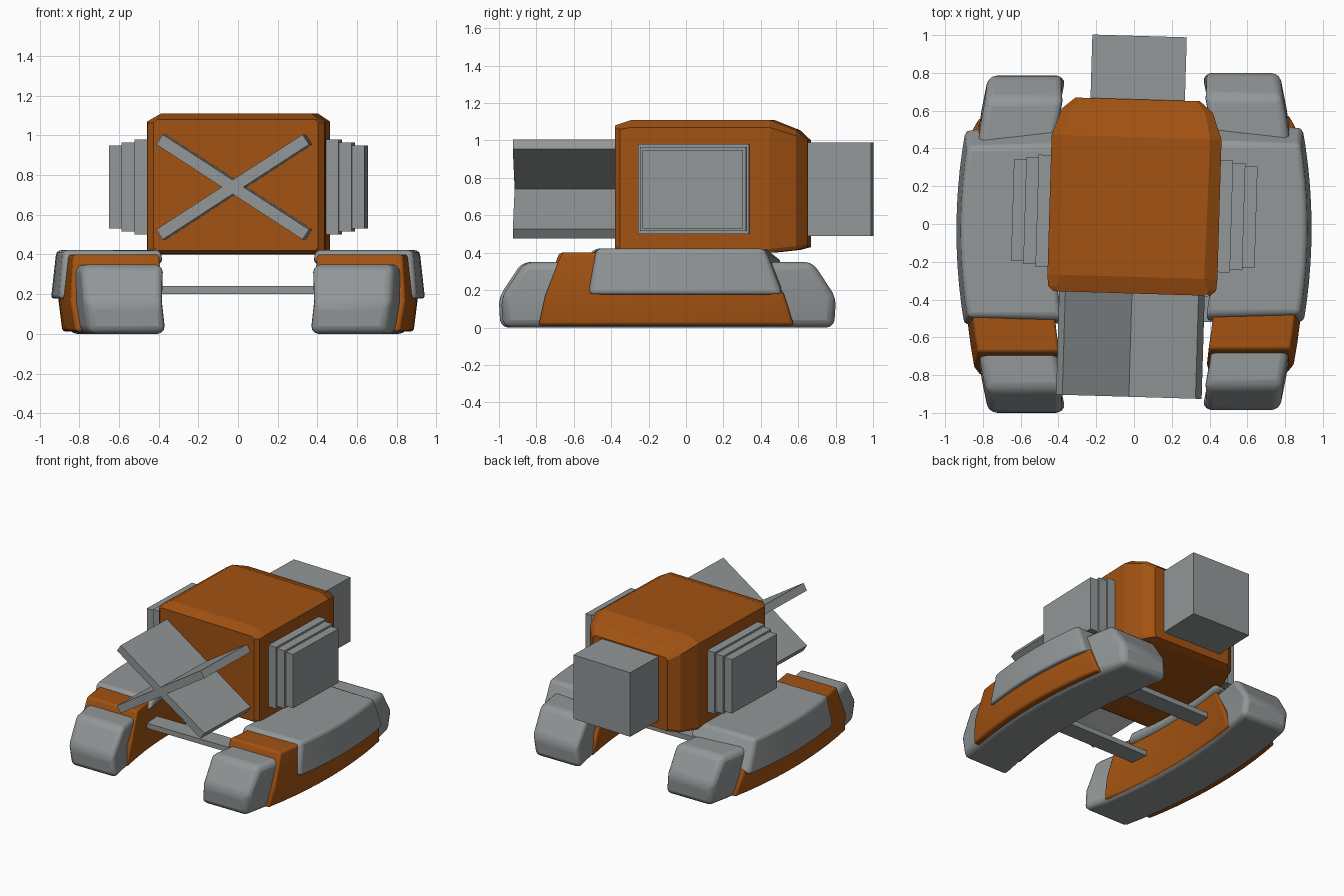
import bpy, bmesh, math
from mathutils import Matrix, Vector

if "Cube" in bpy.data.objects:
    bpy.data.objects.remove(bpy.data.objects["Cube"])


def material(name, col):
    m = bpy.data.materials.new(name)
    m.diffuse_color = (*col, 1)
    m.use_nodes = True
    m.node_tree.nodes["Principled BSDF"].inputs["Base Color"].default_value = m.diffuse_color
    return m


ORANGE = material("burnt orange", (0.36, 0.085, 0.006))
GREY = material("steel grey", (0.29, 0.31, 0.315))
TURN = Matrix.Rotation(math.radians(-1.7), 4, 'Z')   # upper part sits slightly turned


def finish(bm, name, mat, bevel=0.0):
    bmesh.ops.recalc_face_normals(bm, faces=bm.faces)
    me = bpy.data.meshes.new(name)
    bm.to_mesh(me)
    bm.free()
    me.materials.append(mat)
    ob = bpy.data.objects.new(name, me)
    bpy.context.collection.objects.link(ob)
    if bevel:
        b = ob.modifiers.new("bevel", 'BEVEL')
        b.width, b.segments = bevel, 3
        b.limit_method, b.angle_limit = 'ANGLE', math.radians(35)
        bpy.ops.object.select_all(action='DESELECT')
        bpy.context.view_layer.objects.active = ob
        ob.select_set(True)
        bpy.ops.object.shade_smooth_by_angle(angle=math.radians(35))
    return ob


def box(name, mat, size, matrix):
    bm = bmesh.new()
    bmesh.ops.create_cube(bm, size=1.0, matrix=matrix @ Matrix.Diagonal((*size, 1)))
    return finish(bm, name, mat)


def bridge(bm, rings):
    for a, b in zip(rings, rings[1:]):
        for i in range(len(a)):
            j = (i + 1) % len(a)
            bm.faces.new((a[i], a[j], b[j], b[i]))


def bowed(name, mat, side, levels, k, c, bevel, n=10):
    """Banana-shaped block; level = z_inner, z_outer, y_front, y_back, x_inner, x_outer."""
    bm = bmesh.new()
    rings = []
    for zi, zo, y0, y1, xi, xo in levels:
        ys = [y0 + (y1 - y0) * i / n for i in range(n + 1)]

        def row(x, z):
            return [bm.verts.new((side * (x - k * (y - c) ** 2), y + 0.007 * side, z)) for y in ys]
        rings.append(row(xi, zi) + row(xo, zo)[::-1])
    bridge(bm, rings)
    for r in (rings[0], rings[-1]):
        for i in range(n):
            bm.faces.new((r[i], r[i + 1], r[-2 - i], r[-1 - i]))
    return finish(bm, name, mat, bevel)


# main body: chamfered sections along y (y, half width, bottom, top, corner x, corner z)
sections = [(-0.368, 0.415, 0.42, 1.08, 0.015, 0.015),
            (-0.34, 0.445, 0.402, 1.09, 0.045, 0.03),
            (-0.28, 0.45, 0.40, 1.11, 0.07, 0.04),
            (0.46, 0.45, 0.40, 1.11, 0.06, 0.04),
            (0.60, 0.40, 0.415, 1.055, 0.04, 0.03),
            (0.66, 0.33, 0.43, 1.0, 0.02, 0.02)]
bm = bmesh.new()
rings = []
for y, h, zb, zt, cx, cz in sections:
    half = [(h - 0.012, zb), (h, zb + 0.02), (h, zt - cz), (h - cx, zt)]
    pts = half + [(-x, z) for x, z in reversed(half)]
    rings.append([bm.verts.new(TURN @ Vector((x, y, z))) for x, z in pts])
bridge(bm, rings)
bm.faces.new(rings[0])
bm.faces.new(rings[-1])
finish(bm, "body", ORANGE)

# rear box
box("rear_box", GREY, (0.5, 0.39, 0.5), TURN @ Matrix.Translation((0, 0.801, 0.74)))

# crossed blades on the front
for name, a in (("blade_a", -33), ("blade_b", 33)):
    box(name, GREY, (0.88, 0.57, 0.06),
        TURN @ Matrix.Translation((0, -0.63, 0.74)) @ Matrix.Rotation(math.radians(a), 4, 'Y'))

# stepped plates on both sides of the body
for side, label in ((1, "right"), (-1, "left")):
    for i, (x, hy, hz) in enumerate(((0.515, 0.297, 0.24), (0.58, 0.283, 0.225), (0.645, 0.268, 0.21))):
        box(f"{label}_side_plate_{i + 1}", GREY, (x - 0.43, 2 * hy, 2 * hz),
            TURN @ Matrix.Translation((side * (x + 0.43) / 2, 0.055, 0.74)))

    # foot pod: grey track, orange casing, grey cover
    bowed(f"{label}_track", GREY, side,
          [(0.0, 0.0, -0.985, 0.785, 0.455, 0.85),
           (0.16, 0.16, -0.995, 0.795, 0.475, 0.87),
           (0.35, 0.35, -0.87, 0.67, 0.445, 0.86)], 0.125, -0.1, 0.04)
    bowed(f"{label}_casing", ORANGE, side,
          [(0.012, 0.012, -0.795, 0.57, 0.46, 0.885),
           (0.17, 0.17, -0.76, 0.52, 0.445, 0.905),
           (0.40, 0.40, -0.67, 0.40, 0.44, 0.875)], 0.14, -0.1, 0.015)
    bowed(f"{label}_cover", GREY, side,
          [(0.36, 0.17, -0.53, 0.51, 0.42, 0.943),
           (0.422, 0.422, -0.485, 0.415, 0.42, 0.915)], 0.17, -0.03, 0.025)

# cross bars joining the feet
for name, y in (("front_cross_bar", -0.45), ("rear_cross_bar", 0.24)):
    box(name, GREY, (1.0, 0.14, 0.04), Matrix.Translation((0, y, 0.22)))
